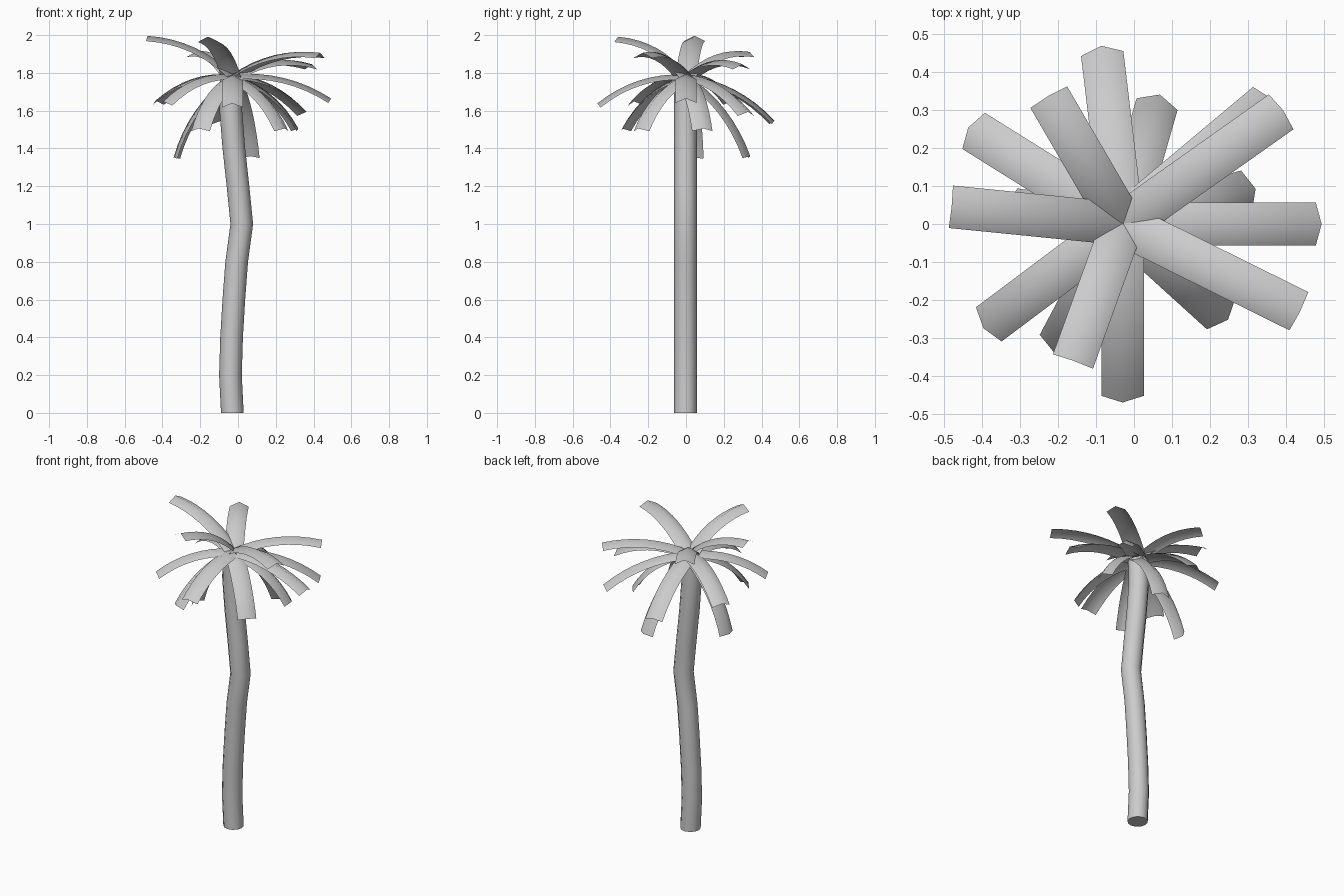
import bpy, math
from mathutils import Vector

if "Cube" in bpy.data.objects:
    bpy.data.objects.remove(bpy.data.objects["Cube"])

CROWN = Vector((-0.03, 0.0, 1.78))


def make_object(name, verts, faces, angle):
    me = bpy.data.meshes.new(name)
    me.from_pydata(verts, [], faces)
    ob = bpy.data.objects.new(name, me)
    bpy.context.collection.objects.link(ob)
    bpy.ops.object.select_all(action='DESELECT')
    ob.select_set(True)
    bpy.context.view_layer.objects.active = ob
    bpy.ops.object.shade_smooth_by_angle(angle=math.radians(angle))
    return ob


# Trunk: stacked rings following a gently swaying path (x, z)
path = [(-0.03, 0), (-0.04, 0.2), (-0.034, 0.4), (-0.022, 0.6), (-0.007, 0.8),
        (0.02, 1.0), (0.0, 1.2), (-0.022, 1.4), (-0.038, 1.6), (-0.035, 1.77)]
N, R = 12, 0.06
verts = [(x + R * math.cos(2 * math.pi * i / N), -0.003 + R * math.sin(2 * math.pi * i / N), z)
         for x, z in path for i in range(N)]
faces = [(k * N + i, k * N + (i + 1) % N, (k + 1) * N + (i + 1) % N, (k + 1) * N + i)
         for k in range(len(path) - 1) for i in range(N)]
faces.append(tuple(reversed(range(N))))
faces.append(tuple(range((len(path) - 1) * N, len(path) * N)))
make_object("trunk", verts, faces, 40)


# Frond: folded strip along an arc from the crown to its tip
def frond(name, tip, half_width=0.056, fold=0.028, bow=0.046, steps=8):
    chord = Vector(tip) - CROWN
    side = Vector((-chord.y, chord.x, 0)).normalized()
    up = chord.cross(side).normalized()
    verts = []
    for i in range(steps + 1):
        t = i / steps
        p = CROWN + chord * t + up * (4 * bow * t * (1 - t))
        tangent = (chord + up * (4 * bow * (1 - 2 * t))).normalized()
        n = tangent.cross(side)
        low = p - n * fold * 0.6
        verts += [low - side * half_width, p + n * fold * 0.4, low + side * half_width]
    faces = [(3 * i + j, 3 * i + 3 + j, 3 * i + 4 + j, 3 * i + 1 + j)
             for i in range(steps) for j in range(2)]
    make_object(name, verts, faces, 70)


tips = {
    "upper_frond": [(-0.48, 0.045, 1.985), (-0.225, 0.335, 1.90), (-0.16, -0.36, 1.98),
                    (0.39, 0.297, 1.835), (0.435, -0.23, 1.895)],
    "middle_frond": [(0.487, 0, 1.655), (-0.085, 0.46, 1.54), (-0.43, 0.25, 1.645),
                     (-0.39, -0.27, 1.64), (-0.03, -0.462, 1.63), (0.357, 0.324, 1.585)],
    "lower_frond": [(0.065, 0.33, 1.355), (-0.33, 0.04, 1.35), (-0.205, -0.33, 1.50),
                    (0.24, -0.245, 1.50), (0.31, 0.09, 1.50)],
}
for layer, points in tips.items():
    for k, tip in enumerate(points):
        frond(f"{layer}_{k + 1}", tip)
